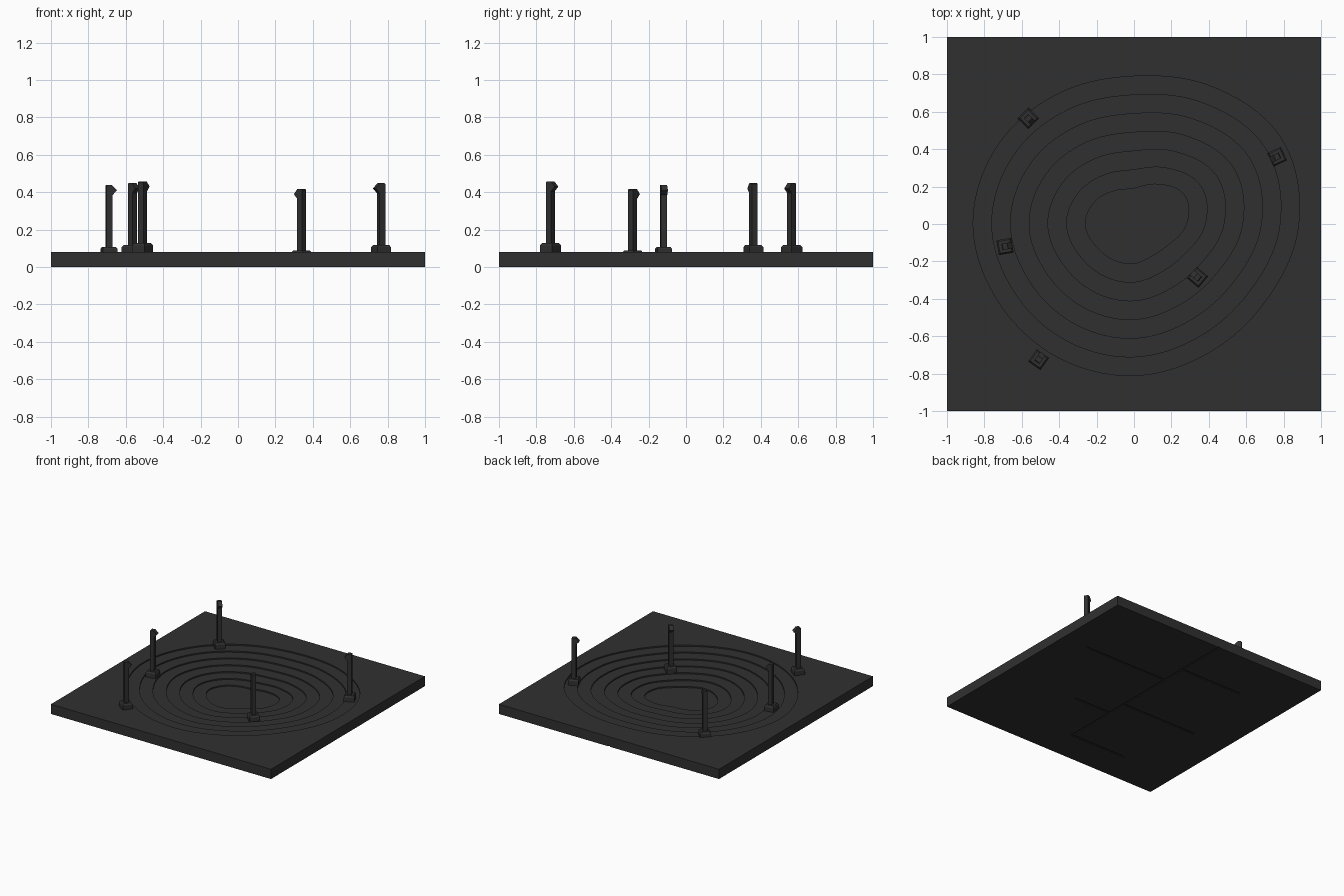
import bpy, bmesh, math

if "Cube" in bpy.data.objects:
    bpy.data.objects.remove(bpy.data.objects["Cube"])

# One matte charcoal colour for everything
charcoal = bpy.data.materials.new("charcoal")
charcoal.diffuse_color = (0.03, 0.03, 0.03, 1)
charcoal.use_nodes = True
charcoal.node_tree.nodes["Principled BSDF"].inputs["Base Color"].default_value = charcoal.diffuse_color

TOP, STEP, LEVELS, SEG = 0.08, 0.01, 7, 120
# Radius of the innermost contour every 30 degrees
RADII = [0.28, 0.31, 0.245, 0.19, 0.205, 0.24, 0.26, 0.235, 0.22, 0.21, 0.195, 0.215]
# Post positions (x, y) and the terrace level each stands on
POSTS = [(0.765, 0.36, 1), (-0.565, 0.565, 1), (-0.69, -0.12, 2),
         (0.34, -0.285, 4), (-0.51, -0.725, 0)]


def finish(bm, name):
    bmesh.ops.recalc_face_normals(bm, faces=bm.faces)
    mesh = bpy.data.meshes.new(name)
    bm.to_mesh(mesh)
    bm.free()
    mesh.materials.append(charcoal)
    obj = bpy.data.objects.new(name, mesh)
    bpy.context.collection.objects.link(obj)
    return obj


def radius(i):
    """Smooth periodic interpolation of the contour radii."""
    f = i / SEG * 12
    k, t = int(f), f - int(f)
    a, b, c, d = (RADII[(k + j) % 12] for j in (-1, 0, 1, 2))
    return b + 0.5 * t * (c - a + t * (2*a - 5*b + 4*c - d + t * (3*(b - c) + d - a)))


def bridge(bm, lower, upper):
    n = len(lower)
    for i in range(n):
        j = (i + 1) % n
        bm.faces.new((lower[i], lower[j], upper[j], upper[i]))


# Terraced base: square rim stepping down through seven contours
bm = bmesh.new()
angles = [2 * math.pi * i / SEG for i in range(SEG)]


def square_ring(z):
    ring = []
    for a in angles:
        c, s = math.cos(a), math.sin(a)
        m = max(abs(c), abs(s))
        ring.append(bm.verts.new((c / m, s / m, z)))
    return ring


def contour_ring(level, z):
    grow = 0.1 * (LEVELS - level)
    return [bm.verts.new(((radius(i) + grow) * math.cos(a),
                          (radius(i) + grow) * math.sin(a), z))
            for i, a in enumerate(angles)]


bottom, rim = square_ring(0), square_ring(TOP)
bm.faces.new(bottom)
bridge(bm, bottom, rim)
last = rim
for level in range(1, LEVELS + 1):
    z = TOP - STEP * (level - 1)
    for height in (z, z - STEP):
        ring = contour_ring(level, height)
        bridge(bm, last, ring)
        last = ring
bm.faces.new(last)
base = finish(bm, "terraced_base")


# Cable channels in the underside: a trunk with a branch to each post
def cut_channel(x0, x1, y0, y1):
    b = bmesh.new()
    bmesh.ops.create_cube(b, size=1)
    for v in b.verts:
        v.co = (x1 if v.co.x > 0 else x0, y1 if v.co.y > 0 else y0,
                0.006 if v.co.z > 0 else -0.02)
    cutter = finish(b, "channel_cutter")
    cutter.hide_render = True
    mod = base.modifiers.new("channel", 'BOOLEAN')
    mod.operation, mod.solver, mod.object = 'DIFFERENCE', 'EXACT', cutter
    bpy.context.view_layer.objects.active = base
    bpy.ops.object.modifier_apply(modifier=mod.name)
    bpy.data.objects.remove(cutter)


W = 0.008
cut_channel(-W, W, -0.725 - W, 1.1)
for x, y, level in POSTS:
    cut_channel(min(x, 0), max(x, 0), y - W * 0.98, y + W * 0.98)


# Chamfered square foot
def make_foot():
    b = bmesh.new()
    rings = []
    for half, z in ((0.04, -0.002), (0.04, 0.036), (0.032, 0.048)):
        rings.append([b.verts.new((sx * half, sy * half, z))
                      for sx, sy in ((-1, -1), (1, -1), (1, 1), (-1, 1))])
    b.faces.new(rings[0])
    bridge(b, rings[0], rings[1])
    bridge(b, rings[1], rings[2])
    b.faces.new(rings[2])
    return finish(b, "post_foot")


# Square stem with a pointed head leaning towards local +x
def make_stem():
    profile = [(-0.017, 0.04), (0.017, 0.04), (0.017, 0.325), (0.04, 0.35),
               (0.014, 0.378), (-0.012, 0.378), (-0.017, 0.373)]
    b = bmesh.new()
    left = [b.verts.new((x, -0.017, z)) for x, z in profile]
    right = [b.verts.new((x, 0.017, z)) for x, z in profile]
    b.faces.new(left)
    b.faces.new(right)
    bridge(b, left, right)
    return finish(b, "post_stem")


# Place every post facing the middle of the basin
for x, y, level in POSTS:
    for part in (make_foot(), make_stem()):
        part.location = (x, y, TOP - STEP * level)
        part.rotation_euler.z = math.atan2(-y, -x)
